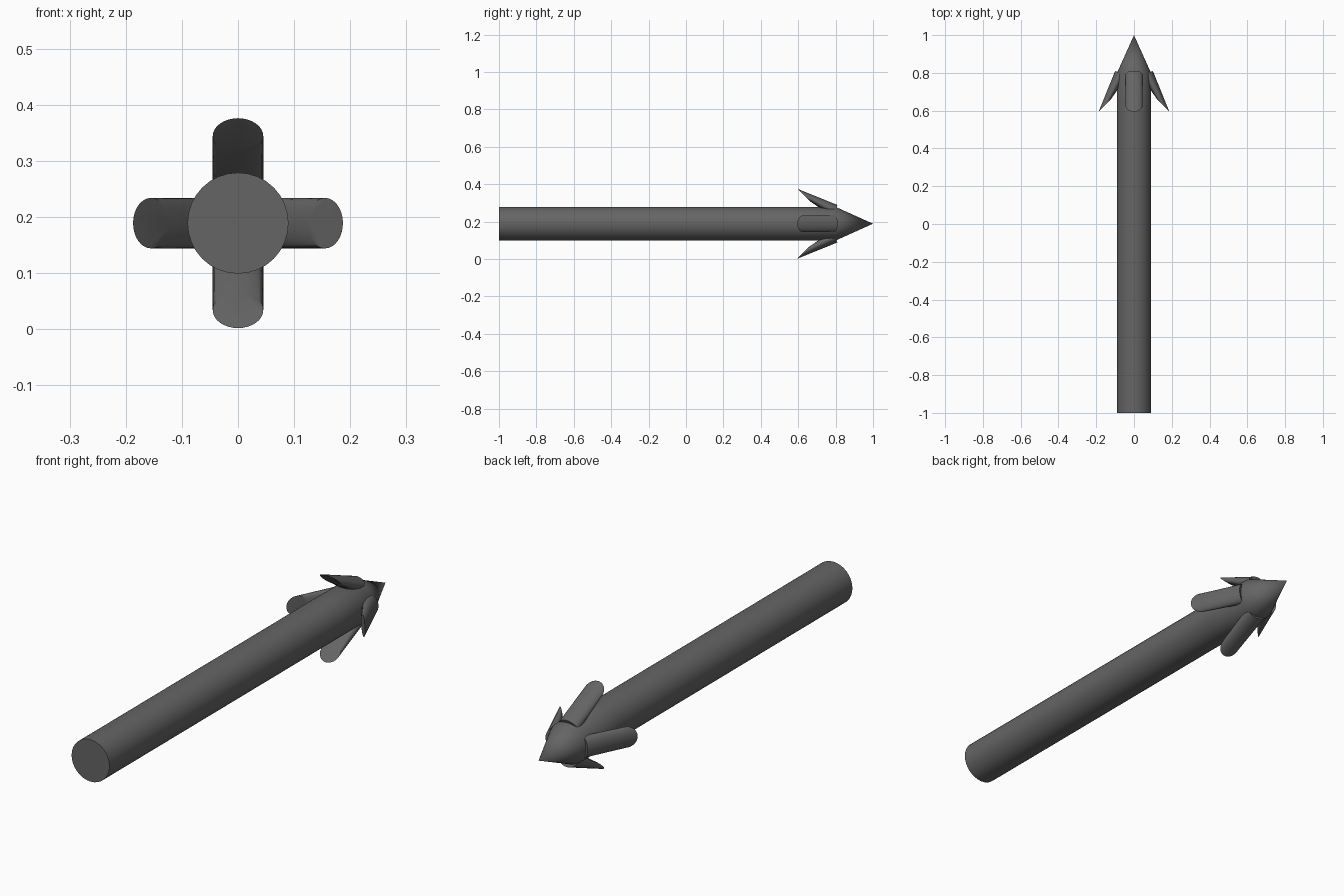
import bpy, bmesh
from math import sin, cos, pi, radians
from mathutils import Matrix, Vector

if "Cube" in bpy.data.objects:
    bpy.data.objects.remove(bpy.data.objects["Cube"])

R, ZC, N = 0.09, 0.189, 32


def finish(name, bm):
    bmesh.ops.recalc_face_normals(bm, faces=bm.faces[:])
    me = bpy.data.meshes.new(name)
    bm.to_mesh(me)
    bm.free()
    ob = bpy.data.objects.new(name, me)
    bpy.context.collection.objects.link(ob)
    bpy.ops.object.select_all(action='DESELECT')
    ob.select_set(True)
    bpy.context.view_layer.objects.active = ob
    bpy.ops.object.shade_smooth_by_angle(angle=radians(40))
    mat = bpy.data.materials.get("dark_metal") or bpy.data.materials.new("dark_metal")
    mat.diffuse_color = (0.13, 0.13, 0.13, 1)
    mat.use_nodes = True
    mat.node_tree.nodes["Principled BSDF"].inputs["Base Color"].default_value = mat.diffuse_color
    me.materials.append(mat)
    return ob


def loft(name, rings, tip=None):
    """Skin a list of vertex rings, capping the ends or closing to a tip."""
    bm = bmesh.new()
    loops = [[bm.verts.new(p) for p in r] for r in rings]
    n = len(loops[0])
    for a, b in zip(loops, loops[1:]):
        for i in range(n):
            j = (i + 1) % n
            bm.faces.new((a[i], a[j], b[j], b[i]))
    bm.faces.new(loops[0])
    if tip:
        t = bm.verts.new(tip)
        for i in range(n):
            bm.faces.new((loops[-1][i], loops[-1][(i + 1) % n], t))
    else:
        bm.faces.new(loops[-1])
    return finish(name, bm)


def ellipse(center, u, v, n=N):
    c, u, v = Vector(center), Vector(u), Vector(v)
    return [c + u * cos(2 * pi * i / n) + v * sin(2 * pi * i / n) for i in range(n)]


def round_at(y):
    return ellipse((0, y, ZC), (R, 0, 0), (0, 0, R))


# long shaft
loft("shaft", [round_at(-1), round_at(0.58)])
# socket and pointed head
loft("head", [round_at(0.58), round_at(0.8)], (0, 1, ZC))

# four backswept barbs: slanted cut at the free end, rounded where they meet the head
for k, side in enumerate(("right", "top", "left", "bottom")):
    turn = Matrix.Rotation(-k * pi / 2, 4, 'Y')
    rings = [ellipse((0.155, 0.627, 0), (0.032, -0.032, 0), (0, 0, 0.045)),
             ellipse((0.068, 0.797, 0), (0.032, 0.013, 0), (0, 0, 0.045))]
    rings = [[turn @ p + Vector((0, 0, ZC)) for p in r] for r in rings]
    loft("barb_" + side, rings)
